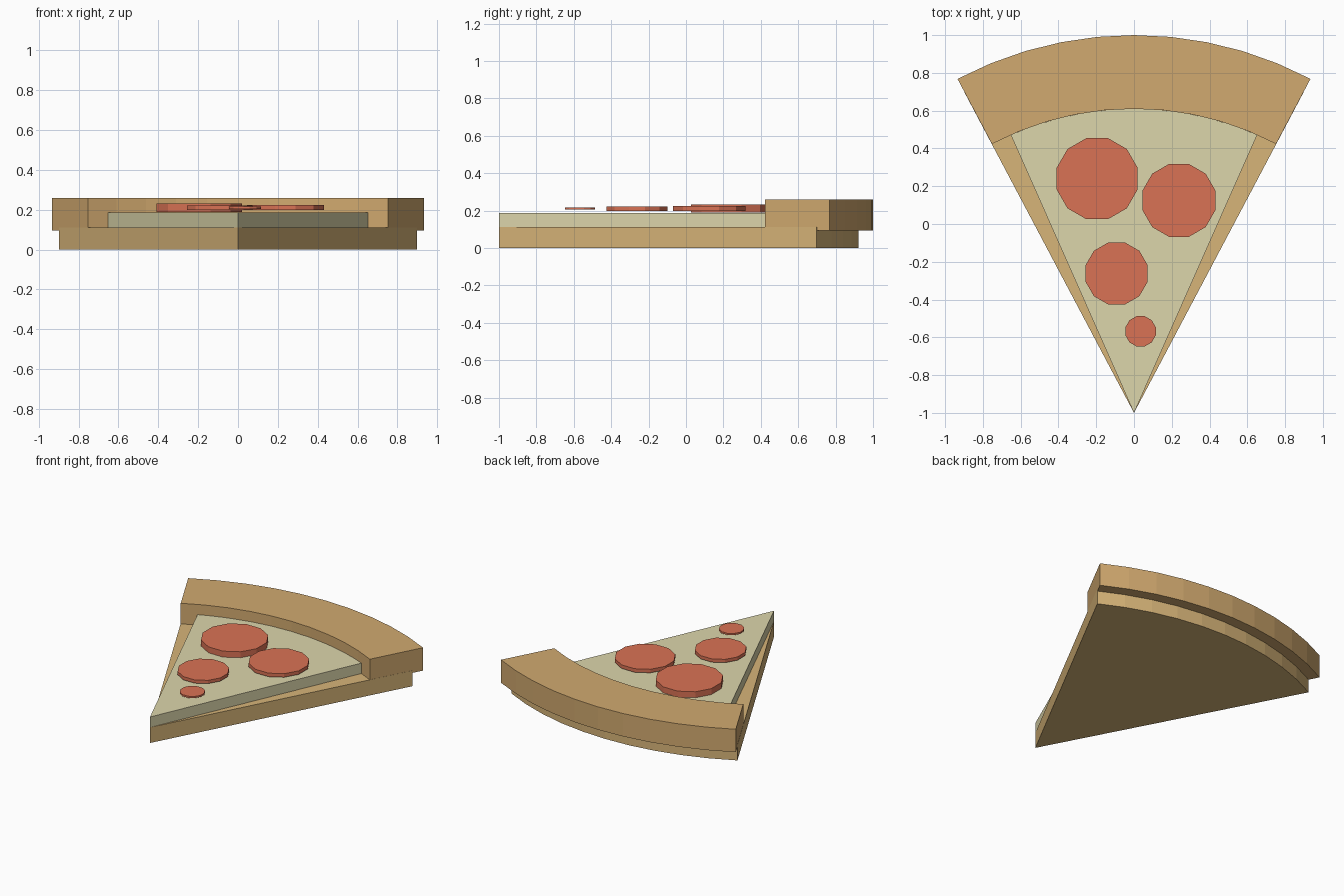
import bpy
import bmesh
from math import sin, cos, pi, radians

if "Cube" in bpy.data.objects:
    bpy.data.objects.remove(bpy.data.objects["Cube"])

TIP_Y = -1.0


def material(name, rgb):
    m = bpy.data.materials.new(name)
    m.diffuse_color = (*rgb, 1)
    m.use_nodes = True
    m.node_tree.nodes["Principled BSDF"].inputs["Base Color"].default_value = m.diffuse_color
    return m


def prism(name, outline, z0, z1, mat):
    """Extrude a counter-clockwise xy outline from z0 to z1."""
    bm = bmesh.new()
    base = bm.faces.new([bm.verts.new((x, y, z0)) for x, y in outline])
    ext = bmesh.ops.extrude_face_region(bm, geom=[base], use_keep_orig=True)
    top = [v for v in ext["geom"] if isinstance(v, bmesh.types.BMVert)]
    bmesh.ops.translate(bm, verts=top, vec=(0, 0, z1 - z0))
    bmesh.ops.recalc_face_normals(bm, faces=bm.faces)
    me = bpy.data.meshes.new(name)
    bm.to_mesh(me)
    bm.free()
    me.materials.append(mat)
    ob = bpy.data.objects.new(name, me)
    bpy.context.collection.objects.link(ob)
    return ob


def arc(radius, half_deg, n=10):
    """Arc about the slice tip, running from right to left."""
    h = radians(half_deg)
    angles = [h - 2 * h * i / n for i in range(n + 1)]
    return [(radius * sin(a), TIP_Y + radius * cos(a)) for a in angles]


dough = material("dough", (0.68, 0.46, 0.19))
crust = material("crust", (0.64, 0.40, 0.16))
cheese = material("cheese", (0.72, 0.67, 0.41))
meat = material("pepperoni", (0.70, 0.17, 0.09))

# Flat dough wedge and narrower cheese layer
prism("dough_base", [(0, TIP_Y)] + arc(1.922, 27.88), 0, 0.112, dough)
prism("cheese_layer", [(0, TIP_Y)] + arc(1.61, 23.9), 0.112, 0.187, cheese)

# Raised outer crust overhanging the dough
prism("crust_rim", arc(2.0, 27.85) + arc(1.61, 27.85)[::-1], 0.095, 0.26, crust)

# Pepperoni discs: x, y, radius, bottom, top
discs = [
    (-0.195, 0.24, 0.222, 0.189, 0.232),
    (0.238, 0.125, 0.20, 0.198, 0.224),
    (-0.092, -0.262, 0.17, 0.198, 0.222),
    (0.035, -0.568, 0.083, 0.205, 0.217),
]
SIDES = 12
for i, (x, y, r, z0, z1) in enumerate(discs, 1):
    ring = [(x + r * cos(2 * pi * (k + 0.5) / SIDES),
             y + r * sin(2 * pi * (k + 0.5) / SIDES)) for k in range(SIDES)]
    prism(f"pepperoni_{i}", ring, z0, z1, meat)
